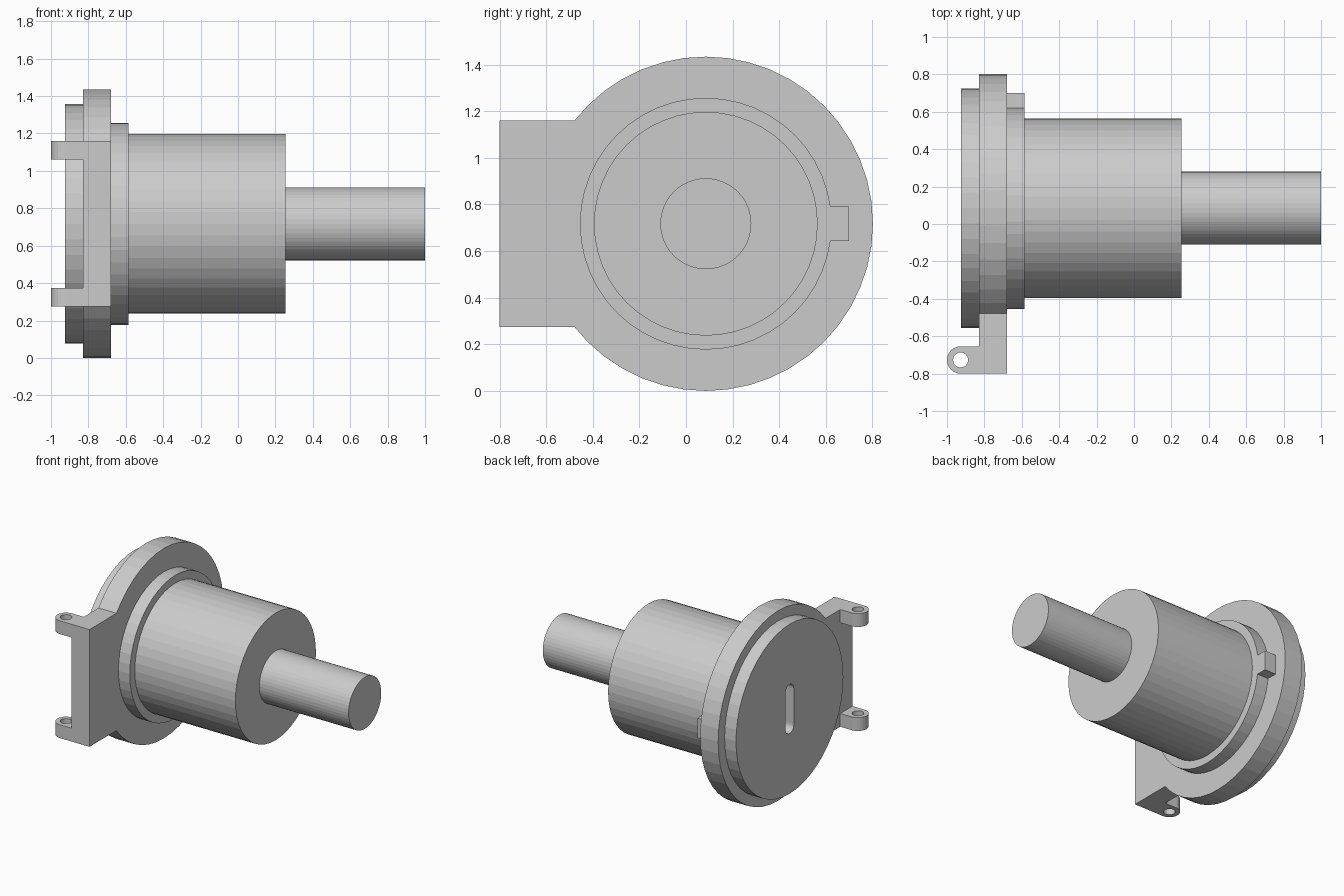
import bpy, bmesh
from math import pi, cos, sin
from mathutils import Matrix

cube = bpy.data.objects.get("Cube")
if cube:
    bpy.data.objects.remove(cube, do_unlink=True)

grey = bpy.data.materials.new("light_grey")
grey.use_nodes = True
colour = (0.6, 0.6, 0.6, 1)
grey.diffuse_color = colour
grey.node_tree.nodes["Principled BSDF"].inputs["Base Color"].default_value = colour

CY, CZ = 0.085, 0.717   # shaft axis
SIDES = 48


def finish(name, bm):
    bmesh.ops.recalc_face_normals(bm, faces=bm.faces)
    mesh = bpy.data.meshes.new(name)
    bm.to_mesh(mesh)
    bm.free()
    mesh.materials.append(grey)
    obj = bpy.data.objects.new(name, mesh)
    bpy.context.collection.objects.link(obj)
    return obj


def prism(name, points, offset):
    """Extrude a planar outline by an offset."""
    bm = bmesh.new()
    face = bm.faces.new([bm.verts.new(p) for p in points])
    new = bmesh.ops.extrude_face_region(bm, geom=[face])["geom"]
    verts = [g for g in new if isinstance(g, bmesh.types.BMVert)]
    bmesh.ops.translate(bm, vec=offset, verts=verts)
    return finish(name, bm)


def box(name, x0, x1, y0, y1, z0, z1):
    return prism(name, [(x0, y0, z0), (x1, y0, z0), (x1, y1, z0), (x0, y1, z0)],
                 (0, 0, z1 - z0))


def arc(radius, start, end, steps):
    angles = [start + (end - start) * i / steps for i in range(steps + 1)]
    return [(radius * cos(a), radius * sin(a)) for a in angles]


def cut(target, cutter):
    cutter.hide_render = True
    cutter.hide_viewport = True
    mod = target.modifiers.new("cut", "BOOLEAN")
    mod.operation = "DIFFERENCE"
    mod.solver = "EXACT"
    mod.object = cutter


# Stepped housing and shaft, turned around the x axis
profile = [(-0.925, 0.64), (-0.83, 0.64), (-0.83, 0.717), (-0.68, 0.717),
           (-0.68, 0.54), (-0.585, 0.54), (-0.585, 0.48), (0.255, 0.48),
           (0.255, 0.195), (1.0, 0.195)]
bm = bmesh.new()
rings = []
for x, r in profile:
    rings.append([bm.verts.new((x, CY + c, CZ + s))
                  for c, s in arc(r, 0, 2 * pi, SIDES)[:-1]])
for a, b in zip(rings, rings[1:]):
    for i in range(SIDES):
        j = (i + 1) % SIDES
        bm.faces.new((a[i], a[j], b[j], b[i]))
bm.faces.new(rings[0])
bm.faces.new(rings[-1])
housing = finish("housing_and_shaft", bm)

# Rounded slot in the back face
half = 0.135
outline = [(c, s + half) for c, s in arc(0.05, 0, pi, 10)]
outline += [(c, s - half) for c, s in arc(0.05, pi, 2 * pi, 10)]
slot = prism("slot_cutter", [(-1.0, CY + c, CZ + s) for c, s in outline], (0.22, 0, 0))
cut(housing, slot)

# Locating key on the step
box("locating_key", -0.69, -0.585, 0.6, 0.70, CZ - 0.075, CZ + 0.075)

# Hinge block at the side of the flange
box("hinge_block", -0.83, -0.68, -0.80, -0.40, 0.275, 1.16)

# Hinge lugs with round ends and pin holes
PX, PY, R = -0.927, -0.727, 0.073
for name, z in (("lower_lug", 0.275), ("upper_lug", 1.06)):
    points = [(PX + c, PY + s, z) for c, s in arc(R, pi / 2, 3 * pi / 2, 12)]
    points += [(-0.83, PY - R, z), (-0.83, PY + R, z)]
    lug = prism(name, points, (0, 0, 0.1))
    hole = prism(name + "_hole_cutter",
                 [(PX + c, PY + s, z - 0.05) for c, s in arc(0.04, 0, 2 * pi, 24)[:-1]],
                 (0, 0, 0.2))
    cut(lug, hole)
